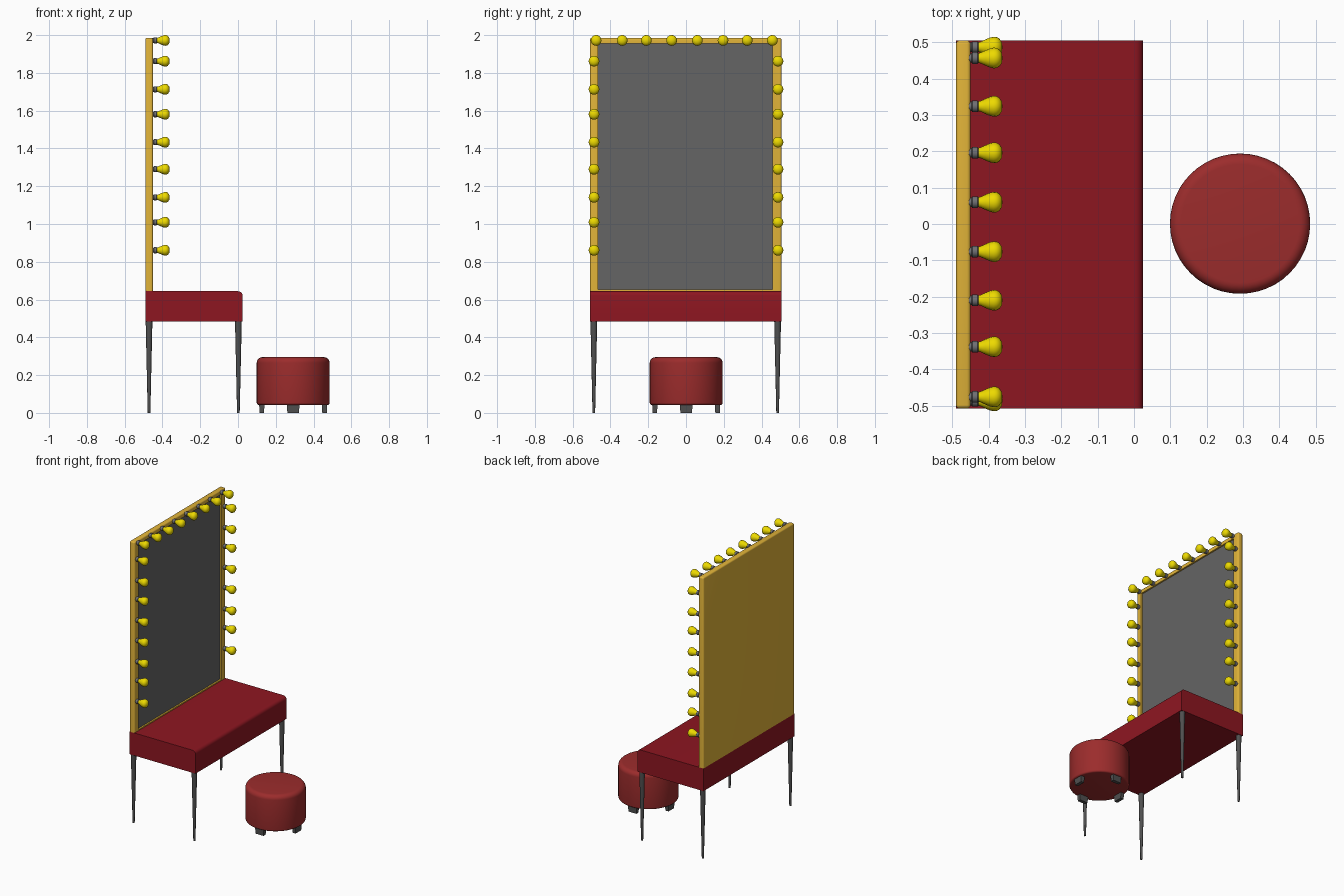
import bpy, bmesh, math
from mathutils import Matrix

if "Cube" in bpy.data.objects:
    bpy.data.objects.remove(bpy.data.objects["Cube"])


def material(name, rgb):
    m = bpy.data.materials.new(name)
    m.diffuse_color = (*rgb, 1)
    m.use_nodes = True
    m.node_tree.nodes["Principled BSDF"].inputs["Base Color"].default_value = m.diffuse_color
    return m


GOLD = material("gold", (0.75, 0.45, 0.04))
RED = material("deep red", (0.27, 0.008, 0.015))
CUSHION = material("cushion red", (0.33, 0.025, 0.025))
YELLOW = material("bulb yellow", (0.85, 0.70, 0.0))
DARK = material("dark grey", (0.08, 0.08, 0.08))
GLASS = material("mirror grey", (0.13, 0.13, 0.13))
METAL = material("socket grey", (0.16, 0.16, 0.17))


def finish(name, bm, mat, angle=40):
    bmesh.ops.recalc_face_normals(bm, faces=bm.faces[:])
    me = bpy.data.meshes.new(name)
    bm.to_mesh(me)
    bm.free()
    me.materials.append(mat)
    ob = bpy.data.objects.new(name, me)
    bpy.context.collection.objects.link(ob)
    bpy.ops.object.select_all(action='DESELECT')
    ob.select_set(True)
    bpy.context.view_layer.objects.active = ob
    bpy.ops.object.shade_smooth_by_angle(angle=math.radians(angle))
    return ob


def box(x0, x1, y0, y1, z0, z1):
    bm = bmesh.new()
    bmesh.ops.create_cube(bm, size=1)
    for v in bm.verts:
        v.co = (x1 if v.co.x > 0 else x0, y1 if v.co.y > 0 else y0, z1 if v.co.z > 0 else z0)
    return bm


def lathe(profile, steps):
    """Spin (radius, height) points around z."""
    bm = bmesh.new()
    vs = [bm.verts.new((r, 0, h)) for r, h in profile]
    edges = [bm.edges.new(p) for p in zip(vs, vs[1:])]
    bmesh.ops.spin(bm, geom=vs + edges, cent=(0, 0, 0), axis=(0, 0, 1),
                   angle=math.tau, steps=steps)
    bmesh.ops.remove_doubles(bm, verts=bm.verts[:], dist=1e-5)
    return bm


def arc(cr, ch, rad, a0, a1, n=5):
    return [(cr + rad * math.cos(math.radians(a0 + (a1 - a0) * i / n)),
             ch + rad * math.sin(math.radians(a0 + (a1 - a0) * i / n))) for i in range(n + 1)]


Y0, Y1 = -0.508, 0.505

# Table top with rounded front upper edge
bm = box(-0.49, 0.025, Y0, Y1, 0.485, 0.644)
edge = [e for e in bm.edges if all(v.co.x > 0 and v.co.z > 0.6 for v in e.verts)]
bmesh.ops.bevel(bm, geom=edge, offset=0.024, segments=5, profile=0.5, affect='EDGES')
finish("table_top", bm, RED)

# Tapered legs
for x, xn in ((-0.471, "back"), (0.002, "front")):
    for y, yn in ((Y0 + 0.02, "left"), (Y1 - 0.02, "right")):
        bm = lathe([(0, 0), (0.007, 0), (0.018, 0.49), (0, 0.49)], 16)
        bm.transform(Matrix.Translation((x, y, 0)))
        finish(f"{xn}_{yn}_leg", bm, DARK)

# Mirror frame: rounded outer edges, front recessed for the glass
bm = box(-0.49, -0.45, Y0, Y1, 0.643, 1.986)
outer = [e for e in bm.edges if not all(v.co.z < 0.7 for v in e.verts)]
bmesh.ops.bevel(bm, geom=outer, offset=0.01, segments=4, profile=0.5, affect='EDGES')
bm.normal_update()
front = max((f for f in bm.faces if f.normal.x > 0.99), key=lambda f: f.calc_area())
bmesh.ops.inset_region(bm, faces=[front], thickness=0.005, use_even_offset=True)
for v in front.verts:
    v.co.y = 0.459 if v.co.y > 0 else -0.465
    v.co.z = 1.956 if v.co.z > 1 else 0.652
bmesh.ops.inset_region(bm, faces=[front], thickness=0)
for v in front.verts:
    v.co.x -= 0.014
finish("mirror_frame", bm, GOLD)
finish("mirror_glass", box(-0.466, -0.461, -0.465, 0.459, 0.652, 1.956), GLASS)

# Bulbs and sockets along the sides and the top
spots = [(y, z) for y in (-0.487, 0.487)
         for z in (1.862, 1.713, 1.581, 1.433, 1.290, 1.141, 1.009, 0.861)]
spots += [(y, 1.972) for y in (-0.476, -0.338, -0.21, -0.076, 0.06, 0.196, 0.324, 0.457)]
socket_shape = [(0, -0.004), (0.013, -0.004), (0.013, 0.003), (0.016, 0.005),
                (0.016, 0.019), (0.013, 0.022), (0, 0.022)]
bulb_shape = [(0, 0.02), (0.013, 0.02), (0.015, 0.028), (0.021, 0.041), (0.026, 0.053),
              (0.0285, 0.063), (0.028, 0.071), (0.024, 0.079), (0.014, 0.086), (0, 0.088)]
to_x = Matrix.Rotation(math.radians(90), 4, 'Y')
for name, shape, mat in (("socket", socket_shape, METAL), ("bulb", bulb_shape, YELLOW)):
    bm = lathe(shape, 16)
    bm.transform(to_x)
    first = finish(name, bm, mat)
    for i, (y, z) in enumerate(spots):
        ob = first if i == 0 else first.copy()
        if i:
            bpy.context.collection.objects.link(ob)
        ob.location = (-0.45, y, z)

# Round stool
CX, CY = 0.292, 0.001
bm = lathe([(0, 0.042)] + arc(0.181, 0.054, 0.012, -90, 0, 4)
           + arc(0.163, 0.265, 0.03, 0, 90, 6) + [(0, 0.295)], 48)
bm.transform(Matrix.Translation((CX, CY, 0)))
finish("stool_seat", bm, CUSHION)

# Stool feet, slightly tapered
for k in range(4):
    bm = box(0.152, 0.18, -0.034, 0.034, 0, 0.046)
    for v in bm.verts:
        if v.co.z < 0.01:
            v.co.y *= 0.9
            v.co.x = 0.166 + (v.co.x - 0.166) * 0.85
    bm.transform(Matrix.Translation((CX, CY, 0)) @ Matrix.Rotation(k * math.pi / 2, 4, 'Z'))
    finish(f"stool_foot_{k + 1}", bm, DARK)
